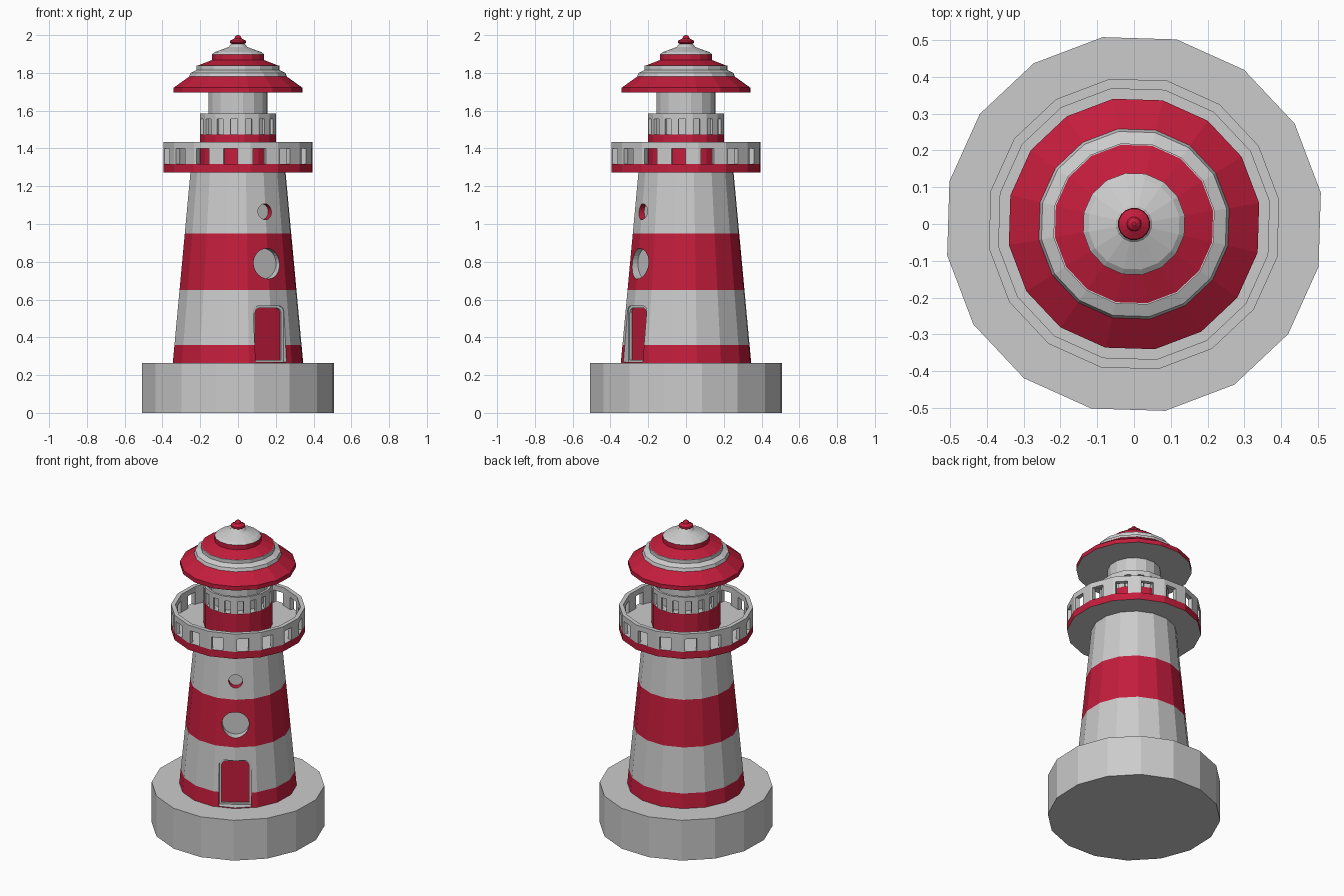
import bpy, bmesh
from math import sin, cos, radians, pi

if "Cube" in bpy.data.objects:
    bpy.data.objects.remove(bpy.data.objects["Cube"])

SIDES, TURN = 16, 9.5          # polygon sides and rotation in degrees
FACING = radians(TURN - 67.5)  # direction of the door and windows
GREY, RED = 0, 1

mats = []
for mname, col in (("grey", (0.8, 0.8, 0.8, 1)), ("red", (0.55, 0.012, 0.045, 1))):
    m = bpy.data.materials.new(mname)
    m.diffuse_color = col
    m.use_nodes = True
    m.node_tree.nodes["Principled BSDF"].inputs["Base Color"].default_value = m.diffuse_color
    mats.append(m)


def finish(name, bm):
    bmesh.ops.recalc_face_normals(bm, faces=bm.faces)
    me = bpy.data.meshes.new(name)
    bm.to_mesh(me)
    bm.free()
    for m in mats:
        me.materials.append(m)
    ob = bpy.data.objects.new(name, me)
    bpy.context.collection.objects.link(ob)
    return ob


def lathe(name, profile, colours, closed=False):
    """Spin (radius, z) points; colours holds one entry per profile segment."""
    bm = bmesh.new()
    rings = []
    for r, z in profile:
        rings.append([bm.verts.new((r * cos(a), r * sin(a), z)) for a in
                      (radians(TURN + 360 * k / SIDES) for k in range(SIDES))])
    if closed:
        rings.append(rings[0])
    for lo, hi, c in zip(rings, rings[1:], colours):
        for k in range(SIDES):
            n = (k + 1) % SIDES
            bm.faces.new((lo[k], lo[n], hi[n], hi[k])).material_index = c
    if not closed:
        bm.faces.new(rings[0])
        bm.faces.new(rings[-1]).material_index = colours[-1]
    return finish(name, bm)


def railing(name, R, Ri, z0, z1, z2):
    """Top rail plus one wide post wrapped round every corner."""
    lathe(name + "_top_rail", [(R, z1), (R, z2), (Ri, z2), (Ri, z1)], [GREY] * 4, True)
    bm = bmesh.new()
    half = pi / SIDES
    for k in range(SIDES):
        loop = []
        for rad, angs in ((R, (-10, 0, 2)), (Ri, (2, 0, -10))):
            for d in angs:
                r = rad * cos(half) / cos(abs(radians(d)) - half)
                a = radians(TURN + 360 * k / SIDES + d)
                loop.append((r * cos(a), r * sin(a)))
        lo = [bm.verts.new((x, y, z0)) for x, y in loop]
        hi = [bm.verts.new((x, y, z1)) for x, y in loop]
        bm.faces.new(lo)
        bm.faces.new(hi)
        for i in range(6):
            j = (i + 1) % 6
            bm.faces.new((lo[i], lo[j], hi[j], hi[i]))
    finish(name + "_posts", bm)


def recess(target, outline, depth_r, wall, back):
    """Cut an (across, z) outline into the tower down to radius depth_r."""
    n, t = (cos(FACING), sin(FACING)), (-sin(FACING), cos(FACING))
    bm = bmesh.new()
    inner, outer = ([bm.verts.new((n[0] * r + t[0] * s, n[1] * r + t[1] * s, z))
                     for s, z in outline] for r in (depth_r, 0.6))
    bm.faces.new(inner).material_index = back
    bm.faces.new(outer).material_index = wall
    for i in range(len(outline)):
        j = (i + 1) % len(outline)
        bm.faces.new((inner[i], inner[j], outer[j], outer[i])).material_index = wall
    cutter = finish("cutter", bm)
    cutter.hide_render = True
    mod = target.modifiers.new("recess", 'BOOLEAN')
    mod.operation, mod.solver, mod.object = 'DIFFERENCE', 'EXACT', cutter
    bpy.context.view_layer.objects.active = target
    bpy.ops.object.modifier_apply(modifier=mod.name)
    bpy.data.objects.remove(cutter)


def arch(w, z0, z1):
    return [(-w, z0), (w, z0), (w, z1 - 0.025), (w - 0.008, z1 - 0.008), (w - 0.025, z1),
            (-w + 0.025, z1), (-w + 0.008, z1 - 0.008), (-w, z1 - 0.025)]


def circle(r, z, n=24):
    return [(r * cos(2 * pi * i / n), z + r * sin(2 * pi * i / n)) for i in range(n)]


# foundation
lathe("base", [(0.515, 0), (0.515, 0.265)], [GREY])

# striped tapering tower with door and two round windows
levels = [0.265, 0.36, 0.65, 0.95, 1.272]
tower = lathe("tower", [(0.35 - 0.094 * (z - 0.265), z) for z in levels],
              [RED, GREY, RED, GREY])
recess(tower, arch(0.096, 0.27, 0.565), 0.30, GREY, GREY)
recess(tower, arch(0.082, 0.28, 0.555), 0.287, GREY, RED)
recess(tower, circle(0.081, 0.79), 0.25, GREY, GREY)
recess(tower, circle(0.042, 1.065), 0.235, RED, GREY)


def deck(name, r, z0, z1):
    ob = lathe(name, [(r, z0), (r, z1)], [RED])
    for p in ob.data.polygons:
        if abs(p.normal.z) > 0.9:
            p.material_index = GREY


# gallery, watch room and lantern
deck("gallery_deck", 0.40, 1.272, 1.318)
railing("gallery", 0.40, 0.373, 1.318, 1.40, 1.435)
deck("watch_room", 0.205, 1.318, 1.475)
railing("lantern_railing", 0.205, 0.19, 1.475, 1.555, 1.585)
lathe("lantern", [(0.158, 1.475), (0.158, 1.70)], [GREY])

# tiered roof and finial
lathe("roof", [(0.345, 1.695), (0.345, 1.722), (0.262, 1.78),
               (0.255, 1.80), (0.222, 1.815), (0.222, 1.838),
               (0.218, 1.838), (0.14, 1.868), (0.14, 1.898),
               (0.125, 1.91), (0.05, 1.937), (0.035, 1.955)],
      [RED, RED, GREY, GREY, GREY, GREY, RED, RED, GREY, GREY, GREY])
lathe("finial", [(0.03, 1.95), (0.044, 1.96), (0.042, 1.97), (0.02, 1.982),
                 (0.016, 1.992), (0.005, 2.0)], [RED] * 5)
